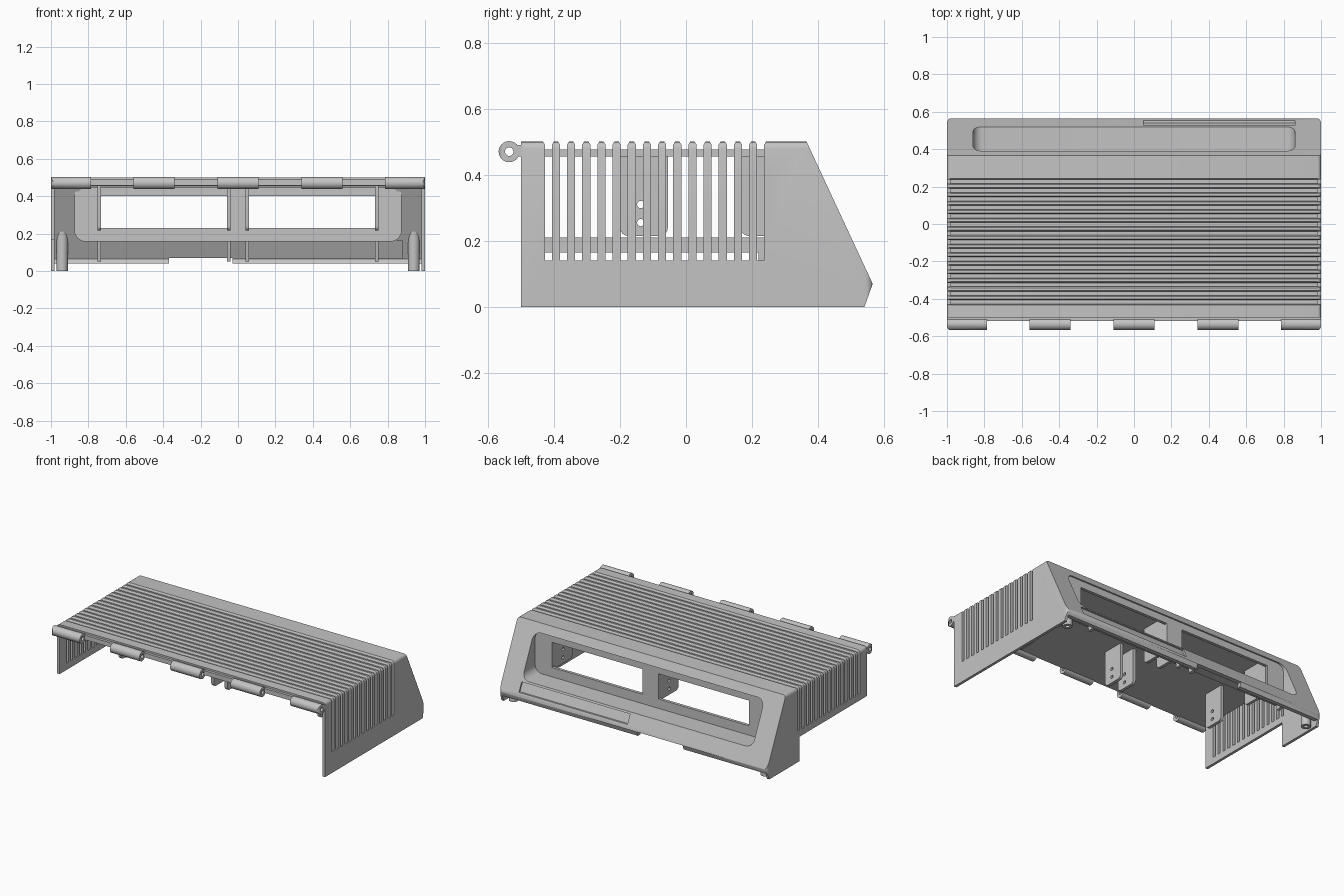
import bpy, bmesh, math

cube = bpy.data.objects.get("Cube")
if cube:
    bpy.data.objects.remove(cube, do_unlink=True)

grey = bpy.data.materials.new("plain_grey")
grey.use_nodes = True
COLOR = (0.55, 0.55, 0.55, 1)
grey.diffuse_color = COLOR
grey.node_tree.nodes["Principled BSDF"].inputs["Base Color"].default_value = COLOR


def make(name, bm):
    bmesh.ops.recalc_face_normals(bm, faces=bm.faces)
    mesh = bpy.data.meshes.new(name)
    bm.to_mesh(mesh)
    bm.free()
    mesh.materials.append(grey)
    obj = bpy.data.objects.new(name, mesh)
    bpy.context.collection.objects.link(obj)
    return obj


def add_prism(bm, pts, axis, a, b):
    """Extrude a 2D outline along x (points y,z), y (points x,z) or z (points x,y)."""
    def place(p, t):
        return {"x": (t, p[0], p[1]), "y": (p[0], t, p[1]), "z": (p[0], p[1], t)}[axis]
    lo = [bm.verts.new(place(p, a)) for p in pts]
    hi = [bm.verts.new(place(p, b)) for p in pts]
    bm.faces.new(lo)
    bm.faces.new(hi[::-1])
    n = len(pts)
    for i in range(n):
        j = (i + 1) % n
        bm.faces.new((lo[i], hi[i], hi[j], lo[j]))


def prism(name, pts, axis, a, b):
    bm = bmesh.new()
    add_prism(bm, pts, axis, a, b)
    return make(name, bm)


def rect(u0, u1, v0, v1):
    return [(u0, v0), (u1, v0), (u1, v1), (u0, v1)]


def box(name, x0, x1, y0, y1, z0, z1):
    return prism(name, rect(y0, y1, z0, z1), "x", x0, x1)


def round_rect(u0, u1, v0, v1, r, steps=6):
    pts = []
    centres = [(u1 - r, v1 - r), (u0 + r, v1 - r), (u0 + r, v0 + r), (u1 - r, v0 + r)]
    for k, (cu, cv) in enumerate(centres):
        for s in range(steps + 1):
            t = math.pi / 2 * (k + s / steps)
            pts.append((cu + r * math.cos(t), cv + r * math.sin(t)))
    return pts


def circle(u, v, r, n=24):
    return [(u + r * math.cos(2 * math.pi * i / n), v + r * math.sin(2 * math.pi * i / n))
            for i in range(n)]


def combine(obj, tool, operation="DIFFERENCE"):
    mod = obj.modifiers.new("cut", "BOOLEAN")
    mod.operation, mod.solver, mod.object = operation, "EXACT", tool
    bpy.context.view_layer.objects.active = obj
    bpy.ops.object.modifier_apply(modifier=mod.name)
    bpy.data.objects.remove(tool, do_unlink=True)


WALL = 0.982
OUTER = [(-0.5, 0), (-0.5, 0.5), (0.365, 0.5), (0.565, 0.07), (0.54, 0)]
INNER = [(-0.6, -0.1), (-0.6, 0.455), (0.345, 0.455), (0.537, 0.065),
         (0.527, 0.04), (0.7, 0.04), (0.7, -0.1)]
PLAN = round_rect(-1, 1, -0.57, 0.5655, 0.025)

# Shell: outline with softened top ends and rounded plan corners, hollowed from below
bm = bmesh.new()
add_prism(bm, OUTER, "x", -1, 1)
soft = [e for e in bm.edges if all(v.co.z > 0.4 for v in e.verts)
        and abs(e.verts[0].co.x - e.verts[1].co.x) < 0.01]
bmesh.ops.bevel(bm, geom=soft, offset=0.02, segments=4, profile=0.5, affect="EDGES")
shell = make("shell", bm)
combine(shell, prism("plan", PLAN, "z", -0.1, 0.6), "INTERSECT")
combine(shell, prism("hollow", INNER, "x", -WALL, WALL))
combine(shell, box("lip_gap", -0.37, -0.03, 0.4, 0.7, -0.1, 0.07))

# The right wall stops short of the ground ahead of its rear foot
combine(shell, box("wall_cutout", -1.1, -0.9, -0.7, 0.22, -0.1, 0.165))

# Recess opening and shallow label groove in the sloping panel
OPENING = round_rect(-0.86, 0.86, 0.167, 0.446, 0.05)
combine(shell, prism("opening", OPENING, "y", 0.3, 0.7))
combine(shell, prism("label_groove", [(0.513, 0.155), (0.6, 0.155), (0.63, 0.095), (0.541, 0.095)],
                     "x", 0.05, 0.86))

# Ventilation grooves across the top, cut through the side walls; right slots end higher
right_wall = [(-1.1, 0.6), (-1.1, 0.21), (-0.95, 0.21), (-0.95, 0.455), (-WALL, 0.455)]
left_wall = [(WALL, 0.455), (0.95, 0.455), (0.95, 0.14), (1.1, 0.14), (1.1, 0.6)]
groove = right_wall + [(-WALL, 0.476), (WALL, 0.476)] + left_wall
grooves, flares = bmesh.new(), bmesh.new()
for i in range(15):
    y = -0.427 + 0.0459 * i
    add_prism(grooves, groove, "y", y, y + 0.021)
    add_prism(flares, [(y - 0.007, 0.502), (y + 0.028, 0.502), (y + 0.021, 0.491), (y, 0.491)],
              "x", -1.1, 1.1)
combine(shell, make("grooves", grooves))
combine(shell, make("flares", flares))

# Recessed window frame, trimmed to the slope
frame = prism("window_frame", round_rect(-0.875, 0.875, 0.157, 0.46, 0.06), "y", 0.36, 0.6)
combine(frame, prism("trim", [(y - 0.006, z - 0.002) for y, z in OUTER], "x", -1, 1), "INTERSECT")
combine(frame, prism("recess", OPENING, "y", 0.38, 0.7))
for side in (-1, 1):
    x0, x1 = sorted((side * 0.06, side * 0.735))
    combine(frame, box("window", x0, x1, 0.2, 0.5, 0.23, 0.40))

# Thickened backing behind the label groove
prism("label_backing", [(0.478, 0.165), (0.498, 0.165), (0.54, 0.065), (0.523, 0.065)],
      "x", 0.04, 0.88)

# Hinge knuckles along the front edge, tied to the shell by a low strip
box("front_strip", -0.98, 0.98, -0.518, -0.495, 0.458, 0.488)
for x0, x1 in [(-1, -0.785), (-0.56, -0.34), (-0.11, 0.11), (0.34, 0.56), (0.785, 1)]:
    knuckle = prism("hinge_knuckle", circle(-0.535, 0.47, 0.032), "x", x0, x1)
    combine(knuckle, box("tab", x0, x1, -0.535, -0.495, 0.456, 0.49), "UNION")
    combine(knuckle, prism("pin_hole", circle(-0.535, 0.47, 0.013), "x", x0 - 0.1, x1 + 0.1))
    combine(knuckle, prism("plan", PLAN, "z", 0.3, 0.6), "INTERSECT")

# Two rows of hanging brackets with screw holes, and ribs inside the rear panel
ROWS = (("front_bracket", -0.2, -0.055, -0.137), ("rear_bracket", 0.165, 0.365, 0.265))
for x in (-0.742, -0.05, 0.05, 0.742):
    for name, y0, y1, hole_y in ROWS:
        bracket = prism(name, round_rect(y0, y1, 0.215, 0.49, 0.025), "x", x - 0.01, x + 0.01)
        combine(bracket, box("bracket_top", -1, 1, -0.3, 0.4, 0.46, 0.6))
        for z in (0.255, 0.31):
            combine(bracket, prism("screw_hole", circle(hole_y, z, 0.011, 16),
                                   "x", x - 0.1, x + 0.1))
    prism("panel_rib", [(0.47, 0.05), (0.535, 0.06), (0.495, 0.16), (0.45, 0.16)],
          "x", x - 0.01, x + 0.01)

# Screw posts in the rear corners, trimmed under the slope
for side in (-1, 1):
    post = prism("screw_post", circle(side * 0.94, 0.495, 0.03), "z", 0, 0.4)
    combine(post, prism("trim", [(y - 0.01, z) for y, z in OUTER], "x", -1, 1), "INTERSECT")
    combine(post, prism("bore", circle(side * 0.94, 0.495, 0.013, 16), "z", -0.1, 0.1))

# Smooth rounded faces, keep hard edges
for obj in bpy.context.scene.objects:
    if obj.type == "MESH":
        obj.select_set(True)
        bpy.context.view_layer.objects.active = obj
bpy.ops.object.shade_smooth_by_angle(angle=math.radians(30))
